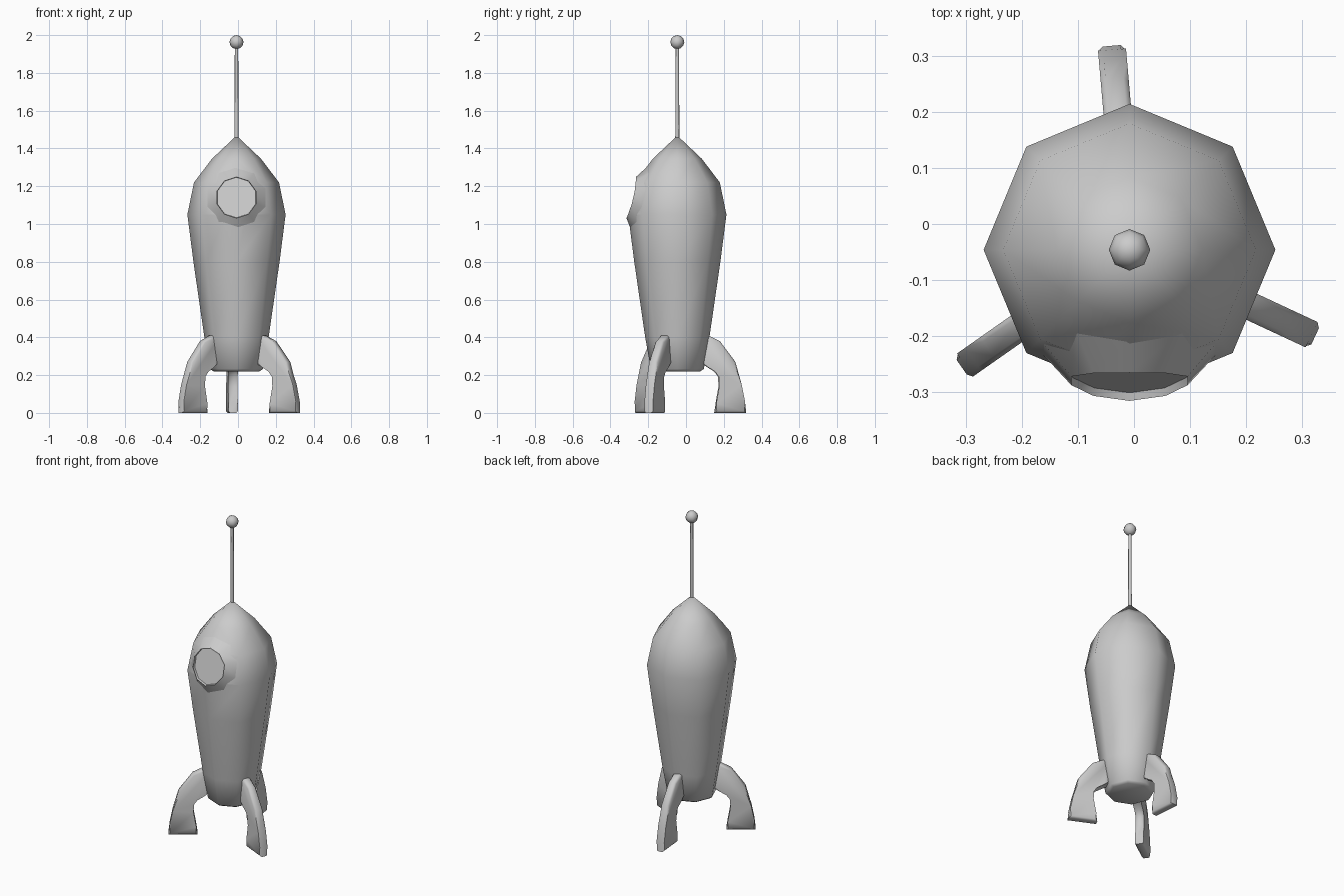
import bpy, bmesh, math
from mathutils import Vector, Matrix

if "Cube" in bpy.data.objects:
    bpy.data.objects.remove(bpy.data.objects["Cube"])

CX, CY = -0.008, -0.046      # rocket axis
WZ = 1.14                    # window centre height


def finish(name, bm, angle=60):
    bmesh.ops.recalc_face_normals(bm, faces=bm.faces)
    me = bpy.data.meshes.new(name)
    bm.to_mesh(me)
    bm.free()
    ob = bpy.data.objects.new(name, me)
    bpy.context.collection.objects.link(ob)
    smooth(ob, angle)
    return ob


def smooth(ob, angle):
    bpy.ops.object.select_all(action='DESELECT')
    ob.select_set(True)
    bpy.context.view_layer.objects.active = ob
    bpy.ops.object.shade_smooth_by_angle(angle=math.radians(angle))


def bridge(bm, a, b):
    n = len(a)
    for i in range(n):
        bm.faces.new((a[i], a[(i + 1) % n], b[(i + 1) % n], b[i]))


# Hull: eight-sided lathe with pointed nose
profile = [(0.122, 0.22), (0.14, 0.232), (0.17, 0.4), (0.228, 0.8),
           (0.26, 1.05), (0.225, 1.22), (0.13, 1.345)]
bm = bmesh.new()
rings = []
for r, z in profile:
    rings.append([bm.verts.new((CX + r * math.cos(k * math.pi / 4),
                                CY + r * math.sin(k * math.pi / 4), z)) for k in range(8)])
for a, b in zip(rings, rings[1:]):
    bridge(bm, a, b)
bm.faces.new(rings[0])
tip = bm.verts.new((CX, CY, 1.468))
for k in range(8):
    bm.faces.new((rings[-1][k], rings[-1][(k + 1) % 8], tip))
hull = finish("hull", bm)


# Window: raised ten-sided surround with a recessed pane
def rim_y(x, z):
    return -0.315 + (z - 1.032) * 0.23 + x * x


def ten_points(r):
    return [(r * math.cos(math.pi * (0.5 + k / 5)),
             WZ + r * math.sin(math.pi * (0.5 + k / 5))) for k in range(10)]


bm = bmesh.new()
outer = []
for x, z in ten_points(0.165):
    hit, loc, _, _ = hull.ray_cast(Vector((CX + x, -1, z)), Vector((0, 1, 0)))
    outer.append(bm.verts.new((CX + x, loc.y + 0.003, z)))
rim = [bm.verts.new((CX + x, rim_y(x, z), z)) for x, z in ten_points(0.109)]
inner = [bm.verts.new((CX + x, rim_y(x, z) + 0.014, z)) for x, z in ten_points(0.107)]
bridge(bm, outer, rim)
bridge(bm, rim, inner)
bm.faces.new(inner)
window = finish("window", bm, 50)

# Pocket in the hull behind the pane
bm = bmesh.new()
ends = [[bm.verts.new((CX + x, y, z)) for x, z in ten_points(0.108)] for y in (-0.4, -0.225)]
bridge(bm, *ends)
bm.faces.new(ends[0])
bm.faces.new(ends[1])
cutter = finish("window_cutter", bm)
mod = hull.modifiers.new("pocket", 'BOOLEAN')
mod.operation = 'DIFFERENCE'
mod.object = cutter
bpy.context.view_layer.objects.active = hull
bpy.ops.object.modifier_apply(modifier=mod.name)
bpy.data.objects.remove(cutter)
smooth(hull, 60)

# Antenna rod and ball
bm = bmesh.new()
bmesh.ops.create_cone(bm, segments=8, radius1=0.011, radius2=0.009, depth=0.5, cap_ends=True,
                      matrix=Matrix.Translation((CX, CY, 1.695)))
finish("antenna_rod", bm)
bm = bmesh.new()
bmesh.ops.create_uvsphere(bm, u_segments=8, v_segments=6, radius=0.037,
                          matrix=Matrix.Translation((CX, CY, 1.963)))
finish("antenna_ball", bm)

# Three curved landing fins
fin = [(0.197, 0.0), (0.365, 0.0), (0.358, 0.06), (0.34, 0.15), (0.307, 0.27),
       (0.225, 0.38), (0.165, 0.41), (0.12, 0.405), (0.12, 0.262), (0.165, 0.25),
       (0.205, 0.225), (0.227, 0.195), (0.23, 0.14), (0.205, 0.05)]
T = 0.025
for i in range(3):
    bm = bmesh.new()
    sides = [[bm.verts.new((r, t, z)) for r, z in fin] for t in (-T, T)]
    bridge(bm, *sides)
    caps = [bm.faces.new(s) for s in sides]
    bmesh.ops.bevel(bm, geom=list({e for f in caps for e in f.edges}), offset=0.009,
                    segments=1, affect='EDGES')
    bm.transform(Matrix.Translation((CX, CY, 0)) @
                 Matrix.Rotation(math.radians(95 + 120 * i), 4, 'Z'))
    finish("fin_%d" % (i + 1), bm, 50)
